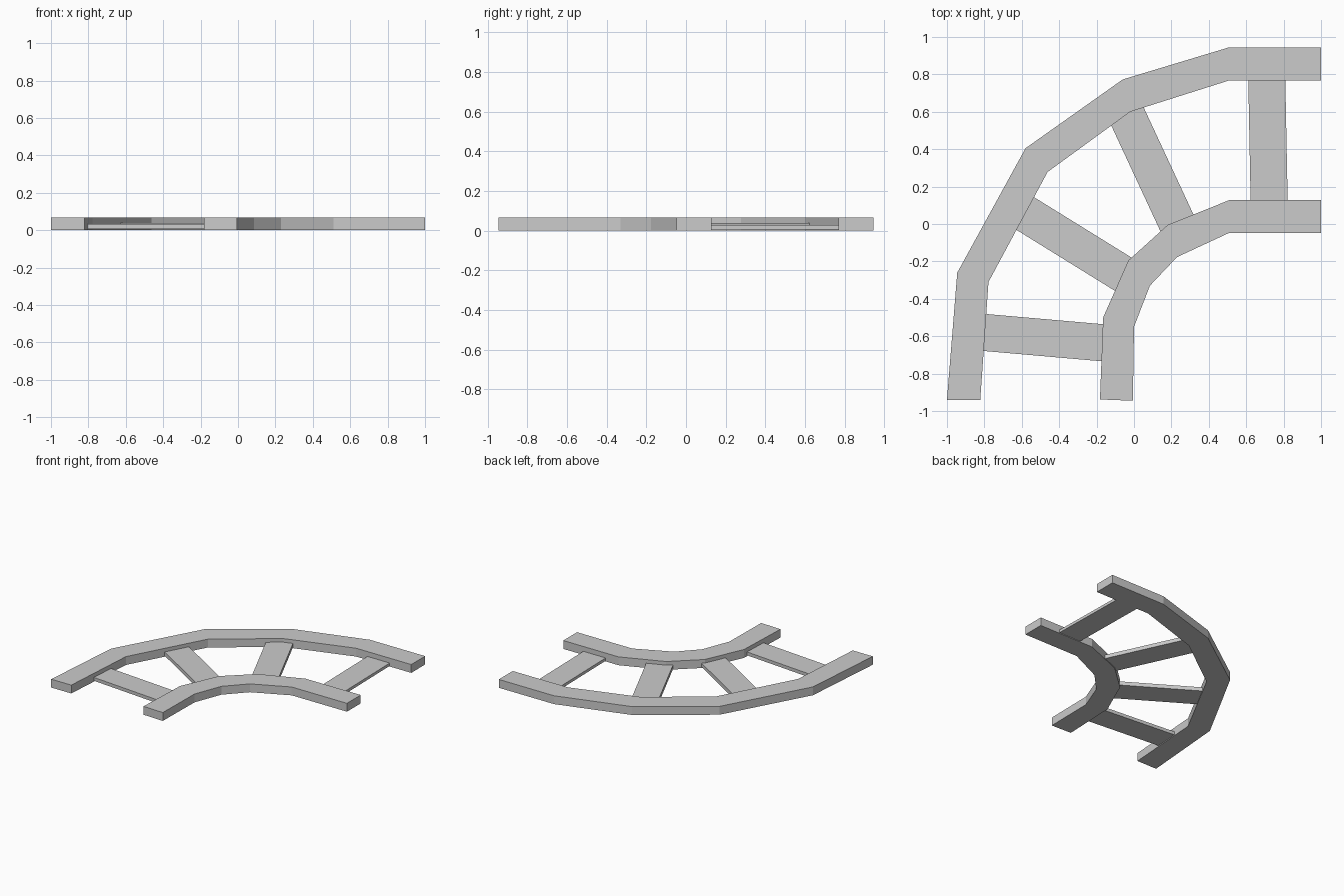
import bpy, bmesh
from mathutils import Vector

if "Cube" in bpy.data.objects:
    bpy.data.objects.remove(bpy.data.objects["Cube"])


def prism(name, outline, z0, z1):
    """Extrude a flat outline from z0 up to z1."""
    bm = bmesh.new()
    base = bm.faces.new([bm.verts.new((x, y, z0)) for x, y in outline])
    ext = bmesh.ops.extrude_face_region(bm, geom=[base])
    top = [v for v in ext["geom"] if isinstance(v, bmesh.types.BMVert)]
    bmesh.ops.translate(bm, verts=top, vec=(0, 0, z1 - z0))
    bmesh.ops.recalc_face_normals(bm, faces=bm.faces)
    mesh = bpy.data.meshes.new(name)
    bm.to_mesh(mesh)
    bm.free()
    obj = bpy.data.objects.new(name, mesh)
    bpy.context.collection.objects.link(obj)
    return obj


def rung(name, a, b, z0, z1, width=0.198, overlap=0.03):
    """Flat board between two points, with its ends sunk into the rails."""
    a, b = Vector(a), Vector(b)
    along = (b - a).normalized()
    side = Vector((-along.y, along.x)) * width / 2
    a -= along * overlap
    b += along * overlap
    return prism(name, [a + side, a - side, b - side, b + side], z0, z1)


RAIL_TOP = 0.067

# Outer curved rail
prism("outer_rail", [
    (1, 0.945), (0.51, 0.945), (-0.06, 0.773), (-0.58, 0.405), (-0.945, -0.26), (-1, -0.94),
    (-0.822, -0.94), (-0.778, -0.31), (-0.462, 0.278), (-0.02, 0.60), (0.51, 0.768), (1, 0.768),
], 0, RAIL_TOP)

# Inner curved rail
prism("inner_rail", [
    (1, 0.128), (0.51, 0.128), (0.18, -0.005), (-0.03, -0.195), (-0.165, -0.50), (-0.182, -0.938),
    (-0.006, -0.945), (0.0, -0.55), (0.085, -0.33), (0.23, -0.177), (0.51, -0.047), (1, -0.047),
], 0, RAIL_TOP)

# Crosswise boards between the rails
rungs = [
    ((0.71, 0.77), (0.7225, 0.13), 0.005, 0.028),
    ((-0.035, 0.575), (0.23, 0.005), 0.007, 0.038),
    ((-0.58, 0.055), (-0.055, -0.27), 0.007, 0.038),
    ((-0.797, -0.58), (-0.167, -0.635), 0.007, 0.034),
]
for i, spec in enumerate(rungs, 1):
    rung(f"cross_board_{i}", *spec)
